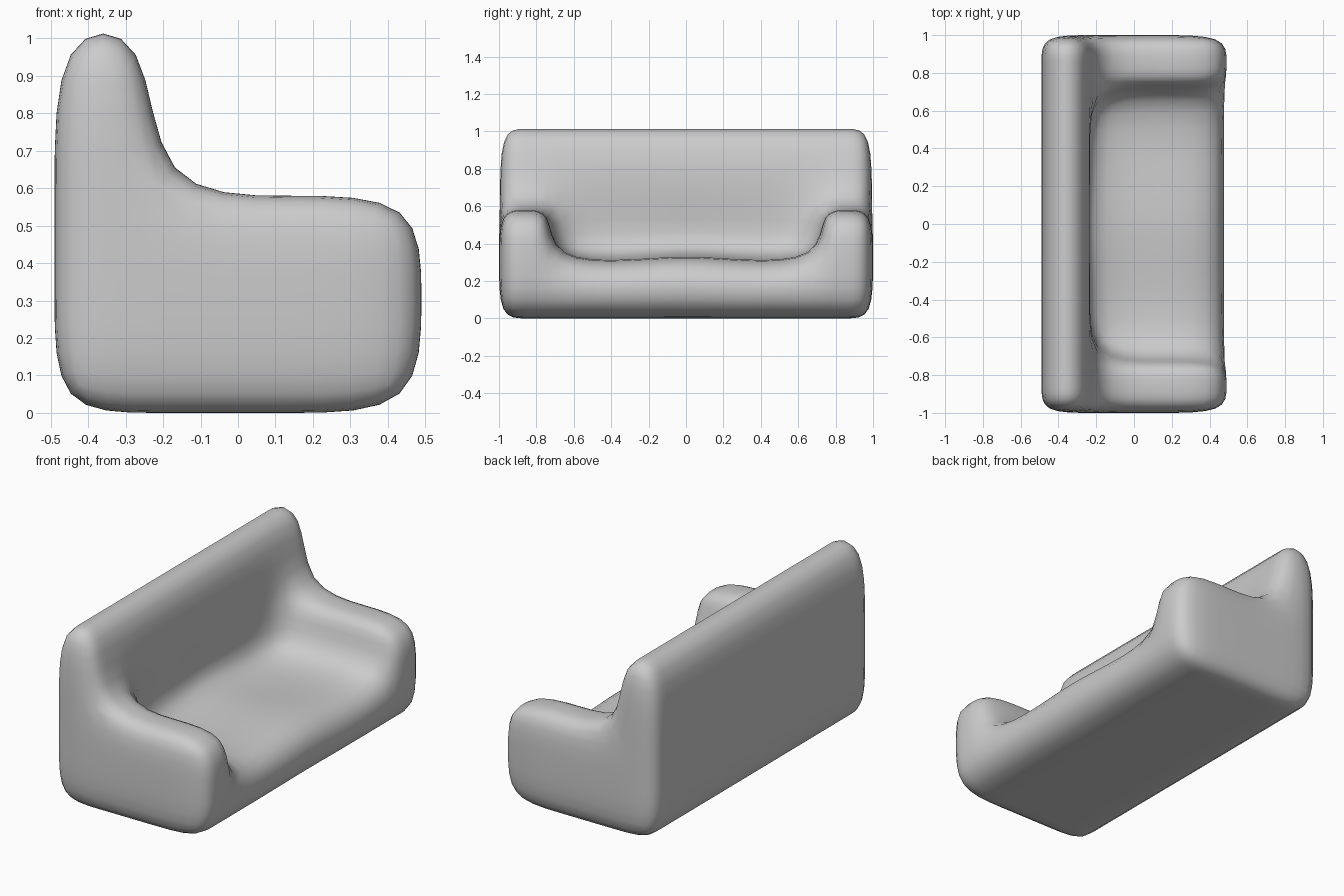
import bpy, bmesh

if "Cube" in bpy.data.objects:
    bpy.data.objects.remove(bpy.data.objects["Cube"])

# Cage grid lines: depth (x), length (y), height (z)
XS = [-0.49, -0.23, 0.14, 0.49]
YS = [-1.0, -0.86, -0.72, -0.3, 0.0, 0.3, 0.72, 0.86, 1.0]
ZS = [0.0, 0.31, 0.58, 1.032]


def layers(i, j):
    """Filled layers per cell: tall backrest, mid-height arms, low seat."""
    if not (0 <= i < len(XS) - 1 and 0 <= j < len(YS) - 1):
        return 0
    if i == 0:
        return 3
    return 2 if j in (0, 1, 6, 7) else 1


def filled(i, j, k):
    return 0 <= k < layers(i, j)


def cage_point(i, j, k):
    x, y, z = XS[i], YS[j], ZS[k]
    if k == 1 and 2 <= j <= 6 and i >= 1:
        # Crease where the seat meets the back, and the slight middle swell
        if i == 1:
            x -= 0.07 if j == 4 else 0.04
        if j == 4:
            z += 0.03
    return x, y, z


bm = bmesh.new()
verts = {}


def vert(key):
    if key not in verts:
        verts[key] = bm.verts.new(cage_point(*key))
    return verts[key]


# Skin the outer faces of the filled cells
for i in range(len(XS) - 1):
    for j in range(len(YS) - 1):
        for k in range(layers(i, j)):
            for axis in range(3):
                for side in (0, 1):
                    n = [i, j, k]
                    n[axis] += 1 if side else -1
                    if filled(*n):
                        continue
                    u, v = (axis + 1) % 3, (axis + 2) % 3
                    quad = []
                    for du, dv in ((0, 0), (1, 0), (1, 1), (0, 1)):
                        c = [i, j, k]
                        c[axis] += side
                        c[u] += du
                        c[v] += dv
                        quad.append(vert(tuple(c)))
                    bm.faces.new(quad if side else quad[::-1])

bmesh.ops.recalc_face_normals(bm, faces=bm.faces)
for f in bm.faces:
    f.smooth = True

mesh = bpy.data.meshes.new("sofa")
bm.to_mesh(mesh)
bm.free()
sofa = bpy.data.objects.new("sofa", mesh)
bpy.context.collection.objects.link(sofa)

# Soft rounded upholstery
sub = sofa.modifiers.new("soften", 'SUBSURF')
sub.levels = 2
sub.render_levels = 2
